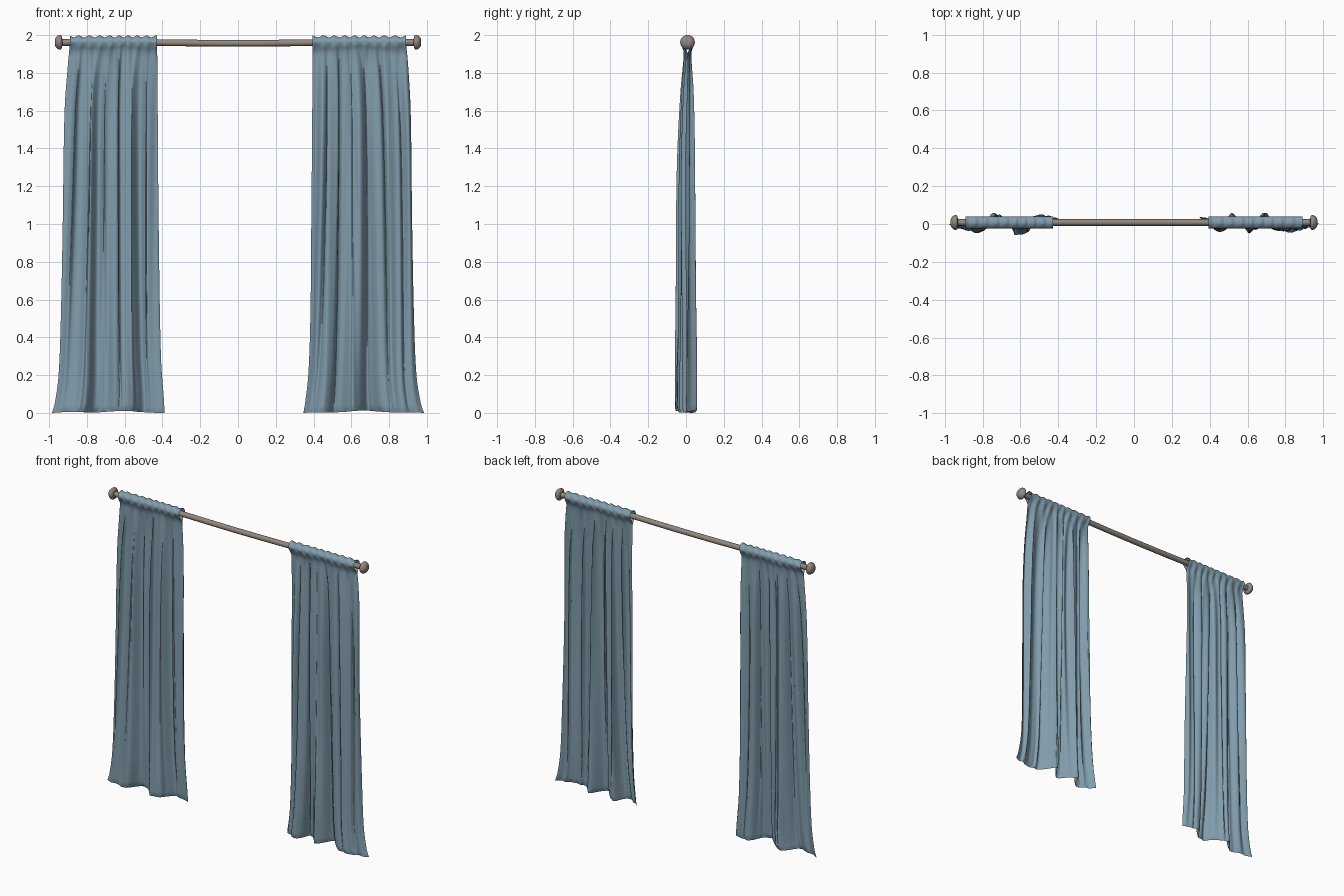
import bpy, bmesh, math, random

if "Cube" in bpy.data.objects:
    bpy.data.objects.remove(bpy.data.objects["Cube"])

ROD_Y, ROD_Z = 0.008, 1.962
GATHERS = 9


def material(name, rgb):
    m = bpy.data.materials.new(name)
    m.use_nodes = True
    m.diffuse_color = (*rgb, 1)
    m.node_tree.nodes["Principled BSDF"].inputs["Base Color"].default_value = (*rgb, 1)
    return m


cloth = material("dusty blue cloth", (0.22, 0.335, 0.415))
metal = material("warm grey metal", (0.29, 0.25, 0.215))


def finish(name, bm, mat, angle):
    bmesh.ops.remove_doubles(bm, verts=bm.verts, dist=0.00002)
    bmesh.ops.recalc_face_normals(bm, faces=bm.faces)
    me = bpy.data.meshes.new(name)
    bm.to_mesh(me)
    bm.free()
    me.materials.append(mat)
    ob = bpy.data.objects.new(name, me)
    bpy.context.collection.objects.link(ob)
    bpy.ops.object.select_all(action="DESELECT")
    ob.select_set(True)
    bpy.context.view_layer.objects.active = ob
    bpy.ops.object.shade_smooth_by_angle(angle=math.radians(angle))
    return ob


def curve(keys, x):
    """Smooth curve through sorted (position, value) keys."""
    if x <= keys[0][0]:
        return keys[0][1]
    if x >= keys[-1][0]:
        return keys[-1][1]
    i = max(k for k in range(len(keys) - 1) if keys[k][0] <= x)

    def slope(k):
        a, b = keys[max(k - 1, 0)], keys[min(k + 1, len(keys) - 1)]
        return (b[1] - a[1]) / (b[0] - a[0])

    (x0, y0), (x1, y1) = keys[i], keys[i + 1]
    h = x1 - x0
    t = (x - x0) / h
    return (y0 * (1 + 2 * t) * (1 - t) ** 2 + y1 * t * t * (3 - 2 * t)
            + h * slope(i) * t * (1 - t) ** 2 - h * slope(i + 1) * t * t * (1 - t))


def lathe(name, profile, mat, sides=20):
    """Revolve (x, radius) points around the rod axis."""
    bm = bmesh.new()
    rings = []
    for x, r in profile:
        rings.append([bm.verts.new((x, ROD_Y + r * math.sin(2 * math.pi * k / sides),
                                    ROD_Z + r * math.cos(2 * math.pi * k / sides)))
                      for k in range(sides)])
    for a, b in zip(rings, rings[1:]):
        for k in range(sides):
            n = (k + 1) % sides
            bm.faces.new((a[k], a[n], b[n], b[k]))
    bm.faces.new(rings[0])
    bm.faces.new(rings[-1])
    return finish(name, bm, mat, 40)


# Rod, sagging a little in the middle
rod = lathe("curtain_rod", [(-0.95 + 0.05 * i, 0.0175) for i in range(39)], metal)
for v in rod.data.vertices:
    v.co.z -= 0.001 + 0.004 * max(0, 1 - (v.co.x / 0.45) ** 2)

# Rounded end knobs
knob = [(0.930, 0.018), (0.934, 0.034), (0.940, 0.039), (0.948, 0.039),
        (0.958, 0.033), (0.966, 0.024), (0.970, 0.012)]
for side, s in (("right", -1), ("left", 1)):
    lathe(side + "_end_knob", [(s * x, r) for x, r in knob], metal)

# Depth of the folds, and half the gap between the two layers, by height
depth = [(0, 0.046), (0.6, 0.038), (1.2, 0.034), (1.7, 0.027), (1.84, 0.015), (1.92, 0.003), (1.962, 0)]
gap = [(0, 0), (0.03, 0.008), (0.5, 0.011), (1.4, 0.011), (1.8, 0.01), (1.885, 0.012),
       (1.915, 0.017), (1.94, 0.028), (ROD_Z, 0.032)]


def curtain(name, inner, outer, hem, folds, seed):
    """Two gathered layers joined at the hem and sides, passing over the rod."""
    rng = random.Random(seed)
    p = [rng.uniform(0, 2 * math.pi) for _ in range(6)]
    cols, rows, wrap = 200, 90, 12
    bm = bmesh.new()

    def gather(u):
        return math.cos(2 * math.pi * GATHERS * (u + 0.012 * math.sin(7 * u + p[0])))

    def hanging(u, t, side):
        lift = 0.012 * math.sin(math.pi * u) * (0.6 + 0.4 * math.sin(11 * u + p[1]))
        z = lift + (ROD_Z - lift) * t
        x0, x1 = curve(outer, z), curve(inner, z)
        # Broad hem waves, mid folds and tight gathers blend with height
        low = max(0, 1 - z / 1.75) ** 1.2
        high = max(0, (z - 1.0) / 0.93) ** 2
        w = u + 0.035 * math.sin(5 * u + p[2] + 0.7 * z) + 0.012 * math.sin(2 * z + p[3])
        a = 2 * math.pi * folds * w + p[4]
        mid = 0.75 * math.cos(a) + 0.35 * math.cos(1.7 * a + p[5] + 0.5 * z)
        d = curve(depth, z)
        y = d * (curve(hem, u) * (0.35 + 0.65 * low)
                 + mid * ((1 - low) * (1 - 0.6 * high) * 0.75 + low * 0.15))
        # Layers meet along the side seams and swell between the gathers
        seam = min(1, max(0, (ROD_Z - z) / 0.06))
        swell = 1 + 0.4 * high * seam * gather(u) + 0.35 * (1 - high) * math.sin(2.3 * a + p[1])
        swell *= 1 - seam * (1 - math.sin(math.pi * u) ** 0.4 if 0 < u < 1 else 1)
        y += side * curve(gap, z - lift) * swell
        # Sideways swing turns the folds into overlapping pleats
        swing = 0.36 * d * math.sin(a) * (1 - 0.7 * low) * min(1, 8 * u, 8 * (1 - u))
        y = max(-0.058, min(0.058, y)) + ROD_Y * min(1, max(0, z - 1.3) / 0.6)
        return x0 + (x1 - x0) * u + swing, y, z

    def over_rod(u, ang):
        x0, x1 = curve(outer, ROD_Z), curve(inner, ROD_Z)
        return (x0 + (x1 - x0) * u, ROD_Y - 0.032 * math.cos(ang),
                ROD_Z + (0.031 + 0.005 * gather(u)) * math.sin(ang))

    # Rows run up the front, over the rod and down the back, denser at both ends
    steps = [j / rows - 0.1 * math.sin(2 * math.pi * j / rows) for j in range(rows + 1)]
    us = [i / cols for i in range(cols + 1)]
    points = [[hanging(u, t, -1) for u in us] for t in steps]
    points += [[over_rod(u, math.pi * j / wrap) for u in us] for j in range(1, wrap)]
    points += [[hanging(u, t, 1) for u in us] for t in reversed(steps)]
    grid = [[bm.verts.new(co) for co in line] for line in points]
    for a, b in zip(grid, grid[1:]):
        for i in range(cols):
            bm.faces.new((a[i], a[i + 1], b[i + 1], b[i]))
    finish(name, bm, cloth, 70)


# Edge keys are (height, x); hem keys are (fraction outer to inner, forward or back)
curtain("right_curtain",
        [(0, -0.388), (0.08, -0.393), (0.3, -0.408), (1, -0.42), (1.6, -0.425), (1.95, -0.428)],
        [(0, -0.985), (0.05, -0.97), (0.2, -0.95), (0.5, -0.938), (1, -0.928),
         (1.6, -0.918), (1.85, -0.9), (1.95, -0.89)],
        [(0, 0), (0.27, -0.7), (0.41, 1.15), (0.64, -1.2), (0.82, 0.9), (1, 0.4)], 6, 4)
curtain("left_curtain",
        [(0, 0.346), (0.05, 0.355), (0.2, 0.372), (0.5, 0.383), (1, 0.388), (1.6, 0.393), (1.95, 0.395)],
        [(0, 0.985), (0.05, 0.968), (0.2, 0.945), (0.5, 0.932), (1, 0.922),
         (1.6, 0.914), (1.85, 0.9), (1.95, 0.89)],
        [(0, 0), (0.3, -0.7), (0.47, 1.15), (0.58, -1), (0.72, 1.1), (0.84, -0.7), (1, 0.7)], 7, 9)
